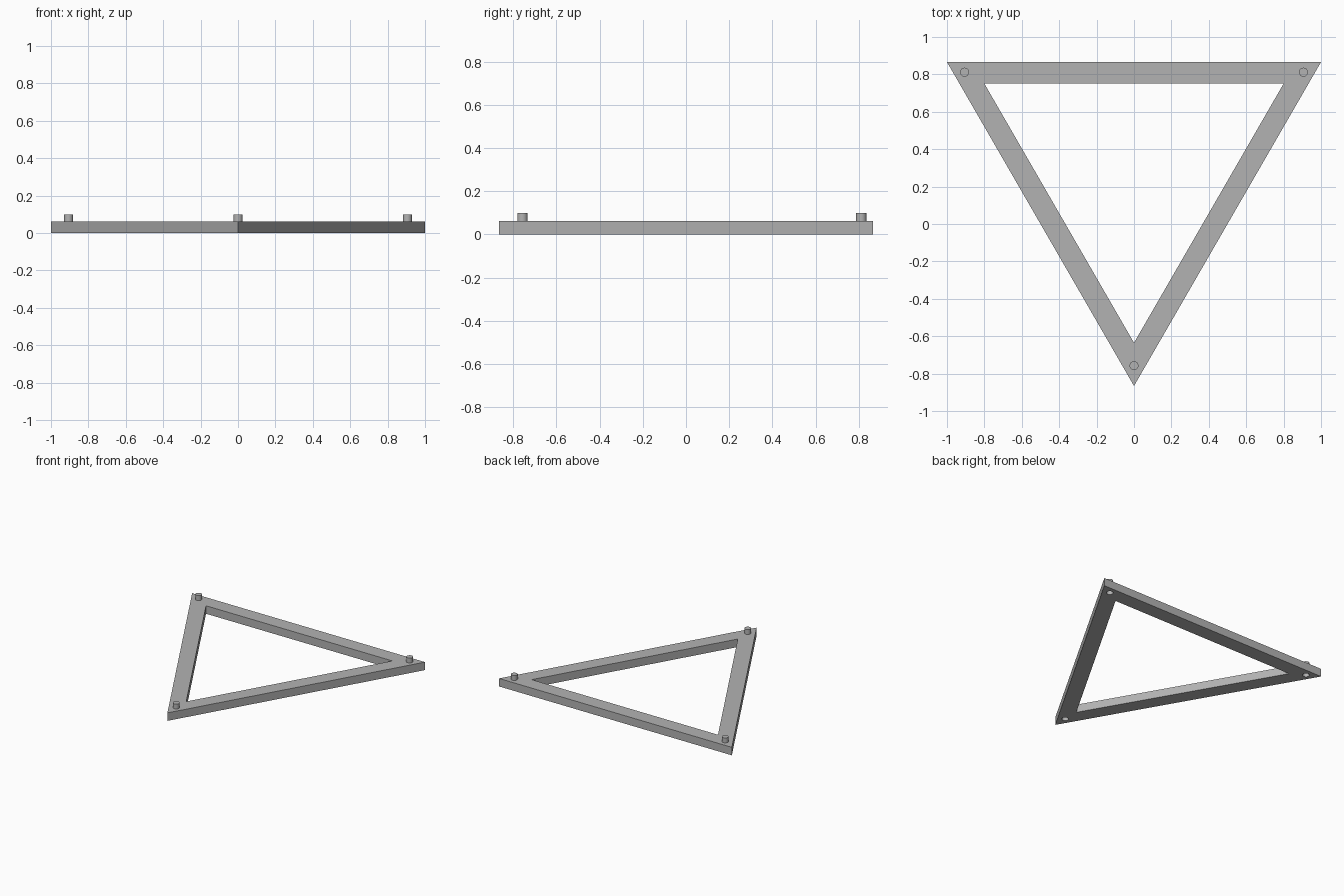
import bpy
import math

cube = bpy.data.objects.get("Cube")
if cube:
    bpy.data.objects.remove(cube, do_unlink=True)

SIDE = 2.0
RADIUS = SIDE / math.sqrt(3)          # corner distance from the centroid
CENTRE_Y = RADIUS / 4                 # centroid offset that centres the bounds
THICK = 0.062
PEG_TOP = 0.1
PEG_R = 0.024
SOCKET_DEPTH = 0.04
PEG_DIST = 1.046

grey = bpy.data.materials.new("plain_grey")
grey.use_nodes = True
colour = (0.45, 0.45, 0.45, 1)
grey.diffuse_color = colour
grey.node_tree.nodes["Principled BSDF"].inputs["Base Color"].default_value = colour

corner_angles = [math.radians(a) for a in (-90, 30, 150)]


def prism(name, sides, radius, z0, z1, x=0, y=CENTRE_Y):
    """Upright prism with one corner pointing towards -y."""
    bpy.ops.mesh.primitive_cylinder_add(vertices=sides, radius=radius, depth=z1 - z0,
                                        location=(x, y, (z0 + z1) / 2))
    ob = bpy.context.object
    ob.name = name
    ob.rotation_euler.z = math.pi
    bpy.ops.object.transform_apply(location=True, rotation=True, scale=True)
    ob.data.materials.append(grey)
    return ob


def cut(target, cutter):
    """Subtract the cutter and discard it."""
    mod = target.modifiers.new("cut", 'BOOLEAN')
    mod.operation = 'DIFFERENCE'
    mod.solver = 'EXACT'
    mod.object = cutter
    bpy.context.view_layer.objects.active = target
    bpy.ops.object.modifier_apply(modifier=mod.name)
    bpy.data.objects.remove(cutter, do_unlink=True)


# Triangular frame with its open middle
frame = prism("triangle_frame", 3, RADIUS, 0, THICK)
cut(frame, prism("opening_cutter", 3, RADIUS * 0.8, -0.1, 0.2))

# Peg on top of each corner, with a matching socket underneath
for label, a in zip(("front", "back_left", "back_right"), corner_angles):
    x = PEG_DIST * math.cos(a)
    y = CENTRE_Y + PEG_DIST * math.sin(a)
    cut(frame, prism("socket_cutter", 32, PEG_R, -0.05, SOCKET_DEPTH, x, y))
    peg = prism(label + "_peg", 32, PEG_R, THICK - 0.01, PEG_TOP, x, y)
    bpy.ops.object.shade_smooth_by_angle(angle=math.radians(30))
